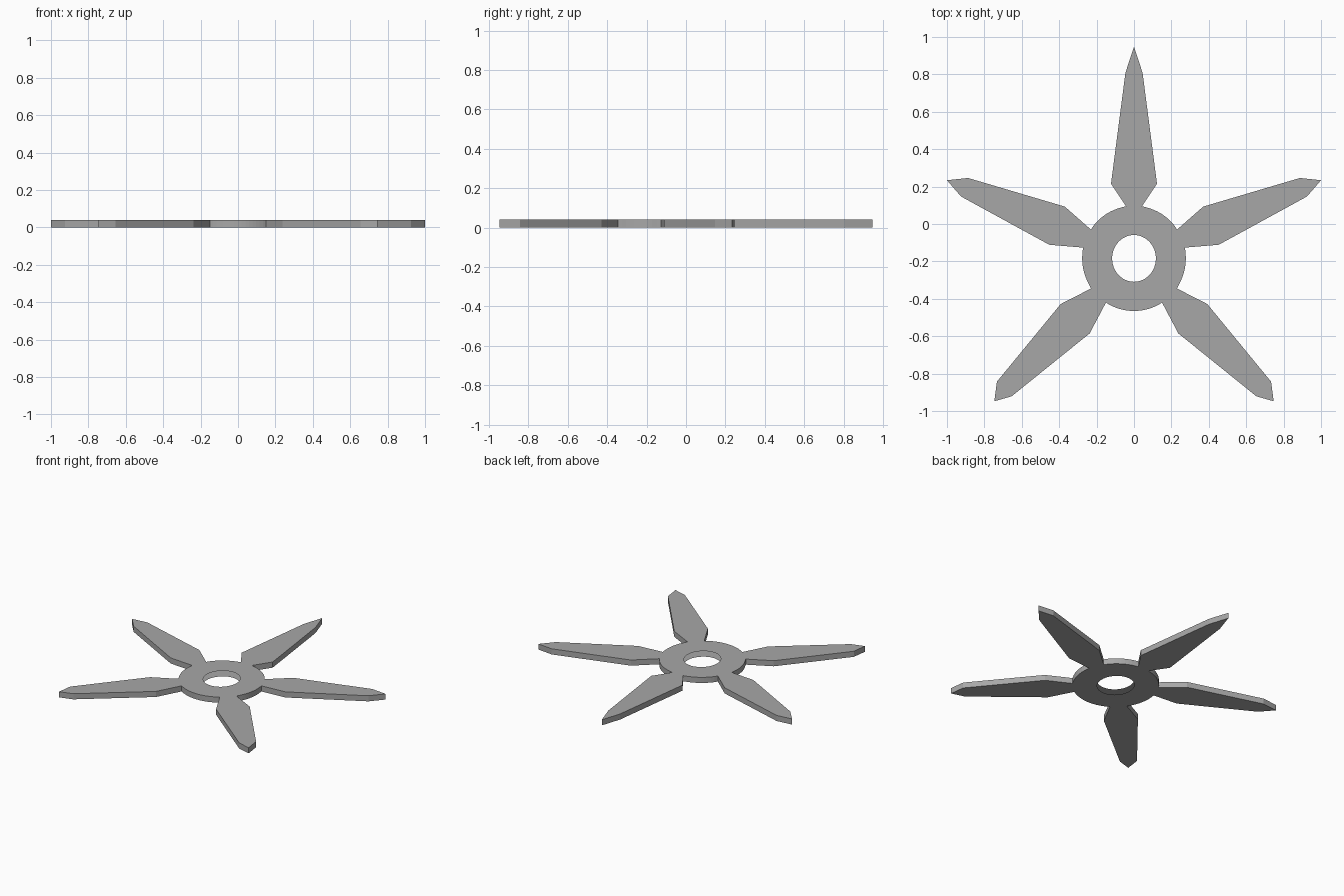
import bpy
import math

if "Cube" in bpy.data.objects:
    bpy.data.objects.remove(bpy.data.objects["Cube"])

CY = -0.184            # hub centre on y
RX, RY = 0.277, 0.281  # hub radii
HX, HY = 0.117, 0.125  # hole radii
THICK = 0.04

# Blade profiles on the right-hand side, counter-clockwise (base to tip to base)
lower_blade = [(0.15, -0.42), (0.237, -0.585), (0.654, -0.921), (0.747, -0.948),
               (0.733, -0.843), (0.392, -0.428), (0.23, -0.345)]
side_blade = [(0.273, -0.126), (0.453, -0.111), (0.925, 0.147), (1.0, 0.234),
              (0.887, 0.246), (0.37, 0.093), (0.23, -0.03)]
top_half_blade = [(0.043, 0.095), (0.123, 0.215), (0.046, 0.808)]


def hub_arc(start, end, n):
    """Points on the hub rim strictly between two points."""
    a, b = (math.atan2((p[1] - CY) / RY, p[0] / RX) for p in (start, end))
    angles = [a + (b - a) * i / n for i in range(1, n)]
    return [(RX * math.cos(t), CY + RY * math.sin(t)) for t in angles]


def add_spline(curve, pts):
    s = curve.splines.new('POLY')
    s.points.add(len(pts) - 1)
    for p, (x, y) in zip(s.points, pts):
        p.co = (x, y, 0, 1)
    s.use_cyclic_u = True


# Right half of the outline, from hub bottom to the top tip, then mirrored
bottom = (0, CY - RY)
right = (hub_arc(bottom, lower_blade[0], 8) + lower_blade
         + hub_arc(lower_blade[-1], side_blade[0], 10) + side_blade
         + hub_arc(side_blade[-1], top_half_blade[0], 10) + top_half_blade)
left = [(-x, y) for x, y in reversed(right)]
outline = [bottom] + right + [(0, 0.948)] + left

# Centre hole
hole = [(HX * math.cos(2 * math.pi * i / 48), CY + HY * math.sin(2 * math.pi * i / 48))
        for i in range(48)]

# Flat extruded plate
curve = bpy.data.curves.new("throwing_star", 'CURVE')
curve.dimensions = '2D'
curve.fill_mode = 'BOTH'
curve.extrude = THICK / 2
add_spline(curve, outline)
add_spline(curve, hole)
star = bpy.data.objects.new("throwing_star", curve)
star.location.z = THICK / 2
bpy.context.collection.objects.link(star)

# Convert to a clean flat-shaded mesh
bpy.context.view_layer.objects.active = star
star.select_set(True)
bpy.ops.object.convert(target='MESH')
star = bpy.context.object
bpy.ops.object.mode_set(mode='EDIT')
bpy.ops.mesh.select_all(action='SELECT')
bpy.ops.mesh.remove_doubles(threshold=0.0005)
bpy.ops.mesh.normals_make_consistent(inside=False)

# The hole has no inner wall: delete the upright faces around it
bpy.ops.mesh.select_all(action='DESELECT')
bpy.ops.object.mode_set(mode='OBJECT')
for f in star.data.polygons:
    c = f.center
    f.select = abs(f.normal.z) < 0.5 and math.hypot(c.x, c.y - CY) < 0.15
bpy.ops.object.mode_set(mode='EDIT')
bpy.ops.mesh.select_mode(type='FACE')
bpy.ops.mesh.delete(type='ONLY_FACE')
bpy.ops.object.mode_set(mode='OBJECT')
bpy.ops.object.shade_flat()

# Dark steel
steel = bpy.data.materials.new("dark_steel")
steel.diffuse_color = (0.39, 0.39, 0.39, 1)
steel.use_nodes = True
steel.node_tree.nodes["Principled BSDF"].inputs["Base Color"].default_value = steel.diffuse_color
star.data.materials.clear()
star.data.materials.append(steel)
